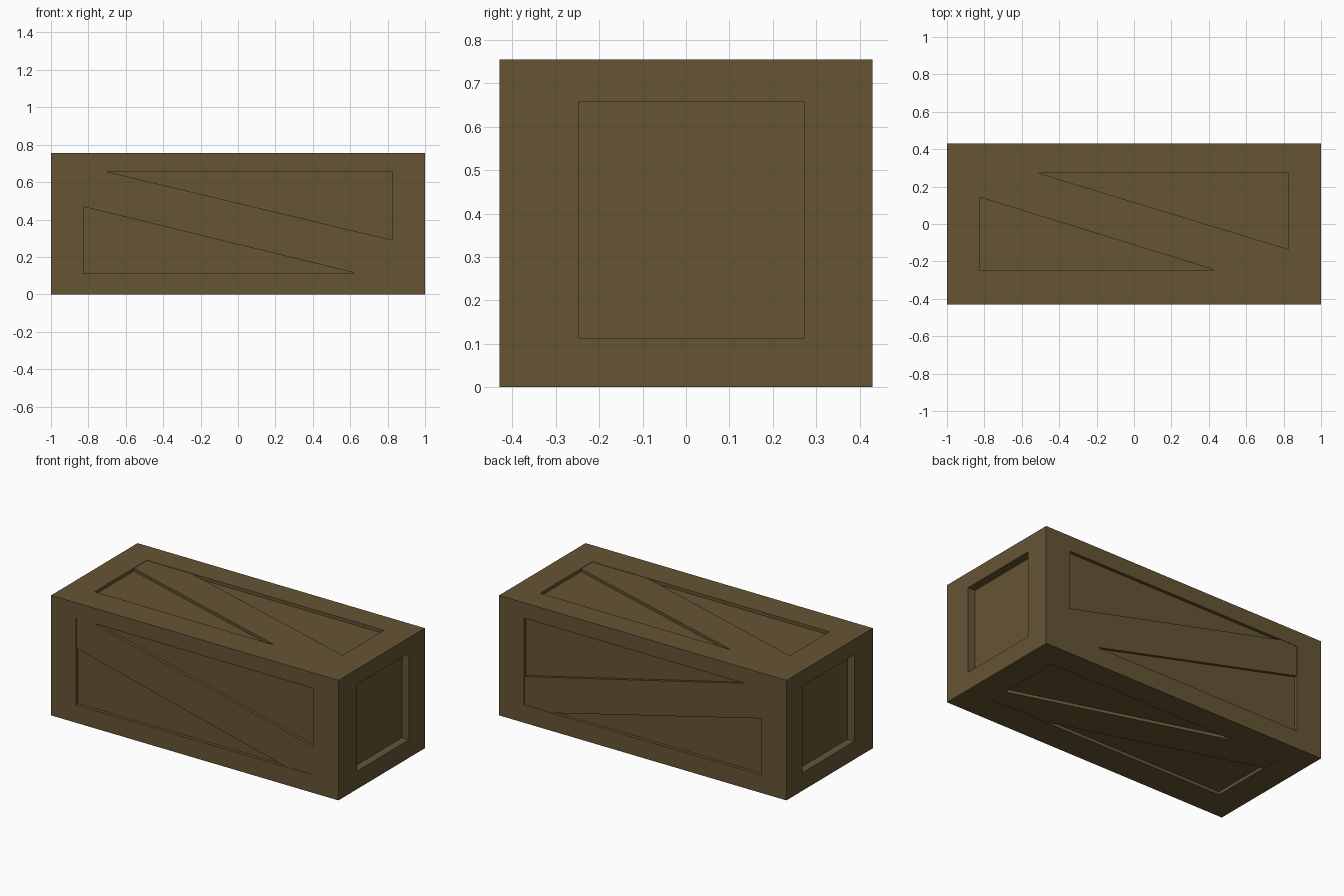
import bpy, bmesh
from mathutils import Vector

if "Cube" in bpy.data.objects:
    bpy.data.objects.remove(bpy.data.objects["Cube"])

# Outer body and recess limits per axis
LO, HI = Vector((-1, -0.43, 0)), Vector((1, 0.43, 0.755))
HOLE_LO, HOLE_HI = Vector((-0.825, -0.247, 0.113)), Vector((0.825, 0.272, 0.658))
DEPTH = (0.05, 0.02, 0.02)   # recess depth on x, y and z faces
STEP = 0.002                 # braces sit just under the frame surface
MID = (LO + HI) / 2

wood = bpy.data.materials.new("wood")
wood.diffuse_color = (0.13, 0.09, 0.034, 1)
wood.use_nodes = True
wood.node_tree.nodes["Principled BSDF"].inputs["Base Color"].default_value = wood.diffuse_color


def finish(bm, name):
    bmesh.ops.recalc_face_normals(bm, faces=bm.faces)
    mesh = bpy.data.meshes.new(name)
    bm.to_mesh(mesh)
    bm.free()
    mesh.materials.append(wood)
    obj = bpy.data.objects.new(name, mesh)
    bpy.context.collection.objects.link(obj)
    return obj


# Crate body: a box with a rectangular recess in every face
bm = bmesh.new()
bmesh.ops.create_cube(bm, size=1)
for v in bm.verts:
    v.co = [MID[i] + v.co[i] * (HI[i] - LO[i]) for i in range(3)]
bm.normal_update()
for face in list(bm.faces):
    normal = face.normal.copy()
    axis = max(range(3), key=lambda i: abs(normal[i]))
    bmesh.ops.inset_individual(bm, faces=[face], thickness=0.1)
    for v in face.verts:
        for i in range(3):
            if i != axis:
                v.co[i] = HOLE_LO[i] if v.co[i] < MID[i] else HOLE_HI[i]
    bmesh.ops.inset_individual(bm, faces=[face], thickness=0)
    for v in face.verts:
        v.co -= normal * DEPTH[axis]
finish(bm, "crate_body")


# Diagonal brace: six-sided board running corner to corner inside a recess
def brace(name, axis, side, top_x, right_v, bottom_x, left_v):
    other = 3 - axis          # the in-plane axis besides x (y or z)
    x0, x1 = HOLE_LO.x, HOLE_HI.x
    v0, v1 = HOLE_LO[other], HOLE_HI[other]
    outline = [(x0, v1), (top_x, v1), (x1, right_v),
               (x1, v0), (bottom_x, v0), (x0, left_v)]
    surface = HI[axis] if side > 0 else LO[axis]
    bm = bmesh.new()
    verts = []
    for x, v in outline:
        co = Vector((x, 0, 0))
        co[other] = v
        co[axis] = surface - side * DEPTH[axis]
        verts.append(bm.verts.new(co))
    face = bm.faces.new(verts)
    out = bmesh.ops.extrude_face_region(bm, geom=[face])
    for v in out["geom"]:
        if isinstance(v, bmesh.types.BMVert):
            v.co[axis] = surface - side * STEP
    if face.is_valid and len(bm.faces) > 8:
        bm.faces.remove(face)
    finish(bm, name)


for name, side in (("front_brace", -1), ("back_brace", 1)):
    brace(name, 1, side, -0.71, 0.29, 0.63, 0.468)
for name, side in (("bottom_brace", -1), ("top_brace", 1)):
    brace(name, 2, side, -0.51, -0.135, 0.435, 0.143)
